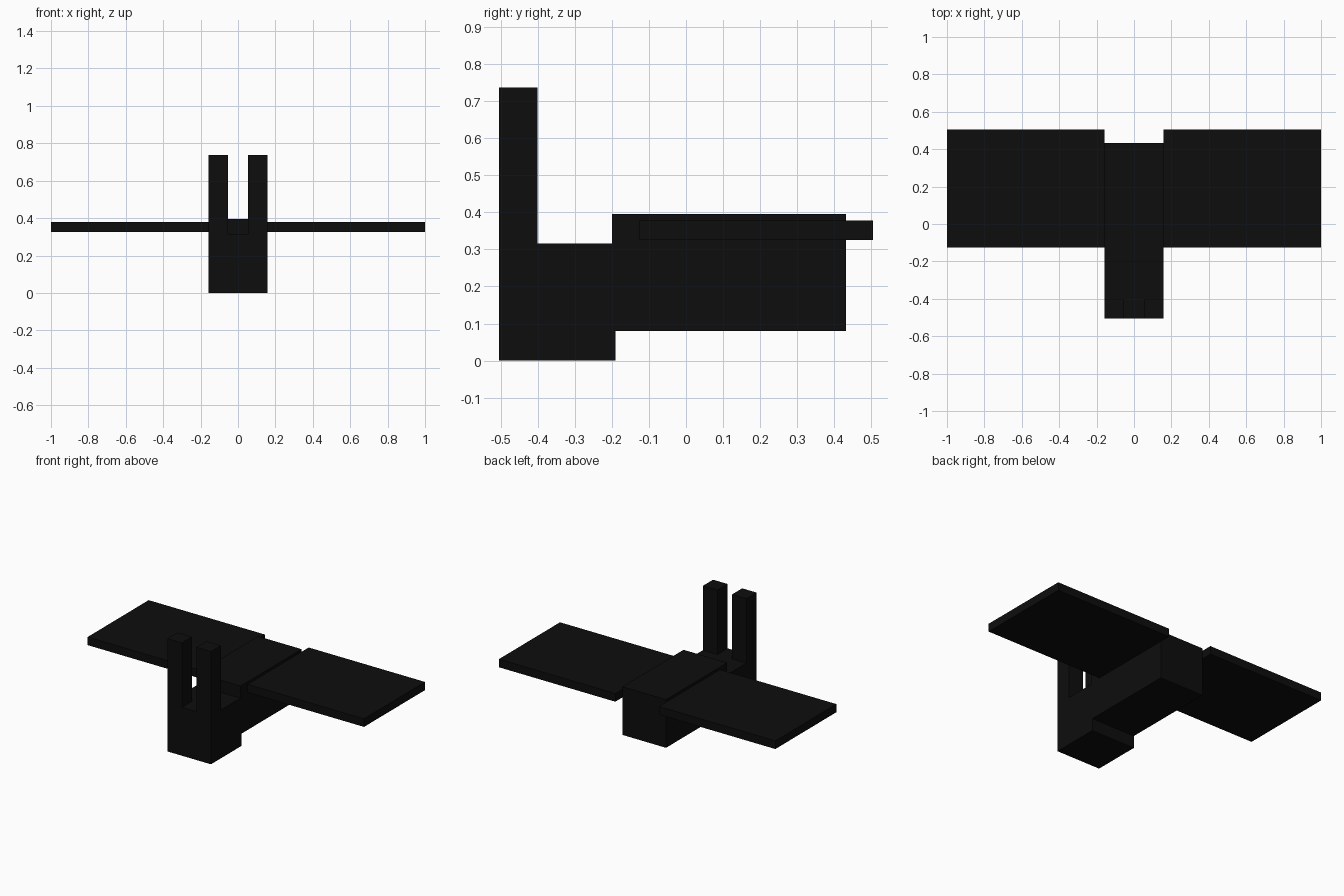
import bpy

cube = bpy.data.objects.get("Cube")
if cube:
    bpy.data.objects.remove(cube, do_unlink=True)

black = bpy.data.materials.new("matte_black")
black.use_nodes = True
color = (0.004, 0.004, 0.004, 1)
black.diffuse_color = color
black.node_tree.nodes["Principled BSDF"].inputs["Base Color"].default_value = color


def box(name, low, high):
    """Axis-aligned box between two opposite corners."""
    center = [(a + b) / 2 for a, b in zip(low, high)]
    bpy.ops.mesh.primitive_cube_add(size=1, location=center)
    obj = bpy.context.object
    obj.name = name
    obj.scale = [b - a for a, b in zip(low, high)]
    bpy.ops.object.transform_apply(location=False, rotation=False, scale=True)
    obj.data.materials.append(black)
    return obj


HALF = 0.158    # half width of head and body
FRONT = -0.505

# Head and the raised body behind it
box("head", (-HALF, FRONT, 0), (HALF, -0.19, 0.316))
box("body", (-HALF, -0.2, 0.08), (HALF, 0.432, 0.395))

# Tall ears and flat wings, one on each side
for side, sign in (("left", 1), ("right", -1)):
    def pair(name, low, high):
        xs = sorted((sign * low[0], sign * high[0]))
        box(f"{side}_{name}", (xs[0], *low[1:]), (xs[1], *high[1:]))

    pair("ear", (0.053, FRONT, 0.316), (HALF, -0.4, 0.737))
    pair("wing", (HALF, -0.126, 0.325), (1, 0.505, 0.378))
